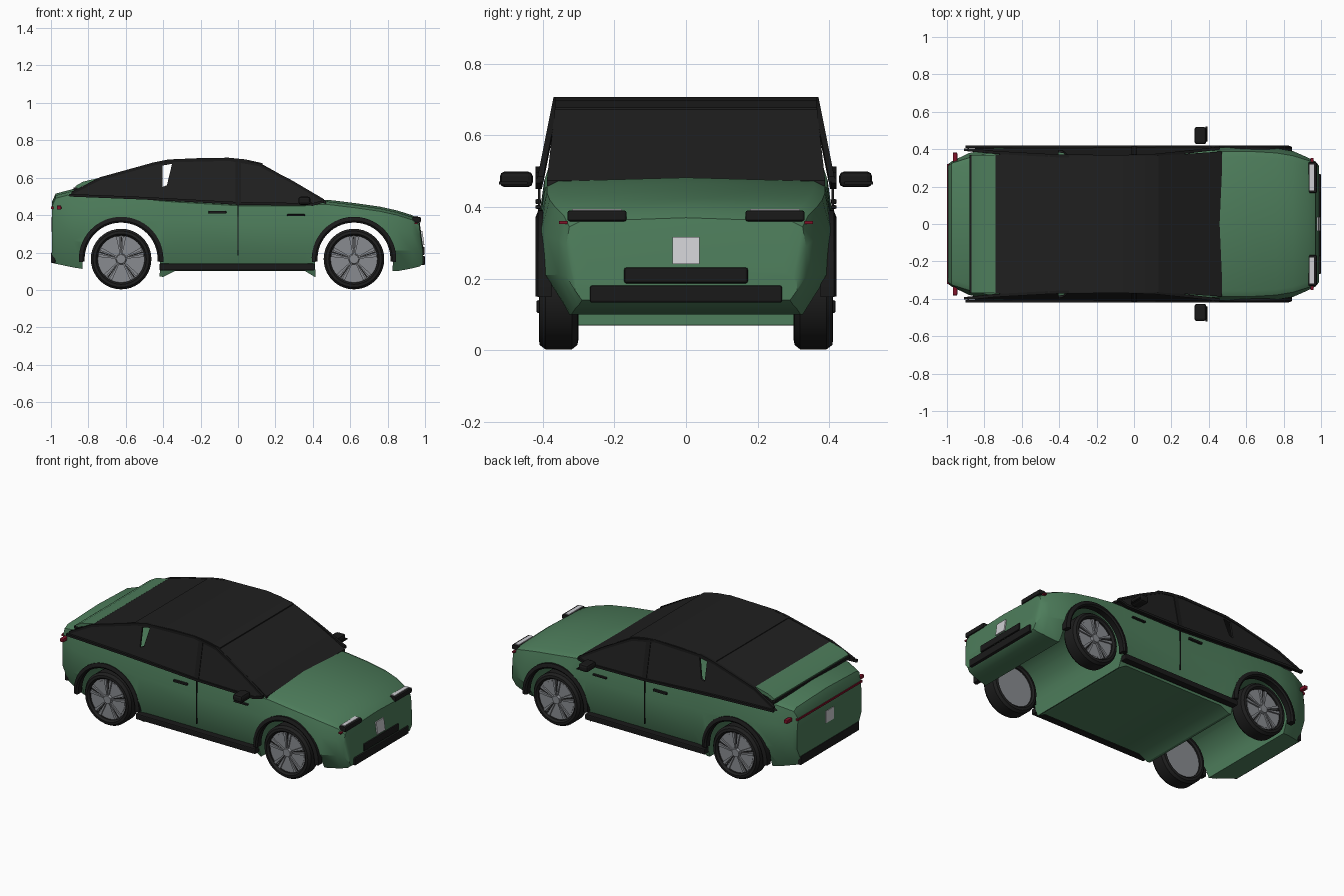
import bpy, bmesh, math
from mathutils import Vector

if "Cube" in bpy.data.objects:
    bpy.data.objects.remove(bpy.data.objects["Cube"])


def mat(name, r, g, b):
    m = bpy.data.materials.new(name)
    m.diffuse_color = (r, g, b, 1)
    m.use_nodes = True
    m.node_tree.nodes["Principled BSDF"].inputs["Base Color"].default_value = m.diffuse_color
    return m


GREEN = mat("green_paint", 0.075, 0.205, 0.105)
GLASS = mat("dark_glass", 0.014, 0.014, 0.014)
TRIM = mat("black_trim", 0.010, 0.010, 0.010)
TYRE = mat("tyre_rubber", 0.013, 0.013, 0.013)
RIM = mat("rim_grey", 0.25, 0.26, 0.28)
LIGHT = mat("light_grey", 0.62, 0.62, 0.65)
RED = mat("red_lamp", 0.22, 0.006, 0.022)


def make(name, verts, faces, material, angle=None):
    me = bpy.data.meshes.new(name)
    me.from_pydata(verts, [], faces)
    bm = bmesh.new()
    bm.from_mesh(me)
    bmesh.ops.recalc_face_normals(bm, faces=bm.faces)
    bm.to_mesh(me)
    bm.free()
    me.materials.append(material)
    ob = bpy.data.objects.new(name, me)
    bpy.context.collection.objects.link(ob)
    if angle:
        smooth(ob, angle)
    return ob


def smooth(ob, angle=30):
    bpy.ops.object.select_all(action='DESELECT')
    ob.select_set(True)
    bpy.context.view_layer.objects.active = ob
    bpy.ops.object.shade_smooth_by_angle(angle=math.radians(angle))


def loft(name, rings, material, angle=None, closed=False):
    """Skin equal rings of points; cap the ends unless the rings join up."""
    n, k = len(rings[0]), len(rings)
    faces = [(i * n + j, i * n + (j + 1) % n, (i + 1) % k * n + (j + 1) % n, (i + 1) % k * n + j)
             for i in range(k if closed else k - 1) for j in range(n)]
    if not closed:
        faces += [tuple(range(n)), tuple(range((k - 1) * n, k * n))]
    return make(name, [p for r in rings for p in r], faces, material, angle)


def box(name, centre, size, material, bevel=0.0, tilt=0.0):
    bm = bmesh.new()
    bmesh.ops.create_cube(bm, size=1)
    for v in bm.verts:
        v.co = Vector(v.co) * Vector(size)
    if bevel:
        bmesh.ops.bevel(bm, geom=bm.edges[:], offset=bevel, segments=2, affect='EDGES', profile=0.5)
    me = bpy.data.meshes.new(name)
    bm.to_mesh(me)
    bm.free()
    me.materials.append(material)
    ob = bpy.data.objects.new(name, me)
    ob.location = centre
    ob.rotation_euler = (0, tilt, 0)
    bpy.context.collection.objects.link(ob)
    return ob


def tube(name, pts, radius, material):
    """Square bar following a path that runs mostly along x."""
    rings = [[(x, y - radius, z - radius), (x, y + radius, z - radius),
              (x, y + radius, z + radius), (x, y - radius, z + radius)] for x, y, z in pts]
    return loft(name, rings, material)


def strip(name, stations, thick, material):
    """Curved panel across the car from (x, z, half width) stations."""
    rings = [[(x, -w, z - thick), (x, w, z - thick), (x, w, z), (x, -w, z)] for x, z, w in stations]
    return loft(name, rings, material, 25)


def side_y(z):
    return 0.412 - (z - 0.46) * 0.2


# Lower body: x, bottom z, top z, bottom / middle / top half widths
SECTIONS = [
    (-0.995, .145, .46, .27, .320, .31), (-0.975, .14, .505, .28, .335, .325),
    (-0.88, .12, .53, .32, .380, .355), (-0.75, .10, .52, .35, .405, .385),
    (-0.40, .07, .49, .36, .41, .395), (-0.34, .10, .485, .36, .41, .395),
    (0.0, .10, .465, .36, .41, .395), (0.36, .10, .465, .36, .41, .395),
    (0.41, .07, .47, .36, .41, .392), (0.48, .08, .472, .36, .41, .388),
    (0.62, .10, .455, .36, .41, .388), (0.76, .10, .435, .34, .405, .380),
    (0.85, .10, .415, .32, .390, .365), (0.93, .115, .39, .31, .355, .340),
    (0.97, .125, .36, .30, .335, .325), (0.99, .14, .22, .29, .310, .30)]
rings = []
for x, zb, zt, wb, wm, wt in SECTIONS:
    h = zt - zb
    half = [(wb, zb), (wm, zb + .35 * h), (wm, zb + .7 * h), (wt, zt - .015), (wt - .03, zt)]
    ring = [(0, zb)] + half + [(0, zt + .01)] + [(-y, z) for y, z in reversed(half)]
    rings.append([(x, y, z) for y, z in ring])
body = loft("lower_body", rings, GREEN)

# Wheel tunnels cut across the whole body
AXLES, AXLE_Z = (-0.625, 0.62), 0.165
for cx in AXLES:
    prof = [(cx + .208 * math.cos(a), AXLE_Z + .208 * math.sin(a))
            for a in [math.pi * i / 24 for i in range(25)]]
    prof += [(cx - .205, 0.0), (cx + .205, 0.0)]
    cutter = loft("arch_cutter", [[(x, s, z) for x, z in prof] for s in (-0.6, 0.6)], GREEN)
    cutter.hide_render = True
    mod = body.modifiers.new("arch", 'BOOLEAN')
    mod.operation, mod.solver, mod.object = 'DIFFERENCE', 'EXACT', cutter
    bpy.ops.object.select_all(action='DESELECT')
    bpy.context.view_layer.objects.active = body
    body.select_set(True)
    bpy.ops.object.modifier_apply(modifier=mod.name)
    bpy.data.objects.remove(cutter)
smooth(body, 28)

# Wheels and arch trims
TYRE_PROFILE = [(.125, .398), (.135, .410), (.150, .408), (.162, .392),
                (.162, .318), (.150, .303), (.135, .300), (.125, .310)]
for cx in AXLES:
    for s in (-1, 1):
        def around(r, y, a):
            return (cx + r * math.cos(a), s * y, AXLE_Z + r * math.sin(a))
        turn = [2 * math.pi * i / 40 for i in range(40)]
        loft("tyre", [[around(r, y, a) for r, y in TYRE_PROFILE] for a in turn], TYRE, 35, True)
        loft("rim_disc", [[around(.128, y, a) for a in turn] for y in (.32, .388)], RIM, 30)
        loft("rim_backing", [[around(.112, y, a) for a in turn] for y in (.388, .390)], RIM, 30)
        loft("hub", [[around(r, y, a) for a in turn[::2]] for r, y in ((.03, .388), (.024, .404))], RIM, 30)
        # Five paired spokes, each with a dark groove between
        for i in range(5):
            mid = math.pi / 2 + 2 * math.pi * i / 5
            for off, w, y, m, nm in ((-.15, .07, .400, RIM, "spoke"), (.15, .07, .400, RIM, "spoke"),
                                     (0, .035, .393, TYRE, "spoke_groove")):
                a = mid + off
                foot = [(.025, a - w * 1.6), (.122, a - w), (.122, a + w), (.025, a + w * 1.6)]
                loft(nm, [[around(r, yy, t) for r, t in foot] for yy in (.386, y)], m)
        arc = [math.radians(-4 + 188 * i / 28) for i in range(29)]
        loft("arch_trim", [[around(r, y, a) for r, y in
                            ((.195, .375), (.195, .412), (.205, .42), (.226, .412), (.226, .375))]
                           for a in arc], TRIM, 35)

# Roof, screens and tail lid
strip("windscreen", [(.115, .68, .365), (.28, .588, .375), (.47, .474, .388)], .015, GLASS)
strip("roof_panel", [(-.46, .680, .368), (-.36, .698, .366), (-.2, .705, .365), (-.05, .707, .365),
                     (.04, .698, .365), (.13, .678, .365)], .025, GLASS)
strip("rear_screen", [(-.745, .598, .372), (-.6, .64, .37), (-.45, .678, .368)], .015, GLASS)
strip("tail_lid", [(-.87, .555, .368), (-.83, .578, .37), (-.74, .600, .37)], .022, GREEN)
box("tail_lid_lip", (-.868, 0, .54), (.022, .74, .016), TRIM)
strip("tail_lid_base", [(-.86, .535, .36), (-.74, .578, .365)], .05, TRIM)

# Side glass outlines (x, z) and trims, both sides
PANES = {
    "rear_quarter_glass": [(-.91, .505), (-.74, .590), (-.45, .672), (-.405, .682), (-.405, .55),
                           (-.38, .56), (-.38, .48)],
    "rear_door_glass": [(-.38, .48), (-.38, .56), (-.35, .685), (-.05, .697), (-.005, .692), (-.005, .455)],
    "front_door_glass": [(-.005, .455), (-.005, .692), (.11, .668), (.29, .575), (.45, .475), (.40, .45)]}
for s in (-1, 1):
    for name, outline in PANES.items():
        loft(name, [[(x, s * (side_y(z) - d), z) for x, z in outline] for d in (0, .012)], GLASS)
    tube("belt_trim", [(x, s * .413, z) for x, z in
                       ((-.90, .506), (-.5, .490), (0, .463), (.40, .457), (.46, .474))], .007, TRIM)
    tube("roof_rail", [(x, s * (side_y(z) - .003), z) for x, z in
                       ((-.89, .516), (-.74, .594), (-.45, .674), (-.37, .690), (-.05, .698),
                        (.11, .670), (.29, .577), (.46, .477))], .008, TRIM)
    loft("door_pillar", [[(x, s * (side_y(z) + d), z) for x, z in
                          ((-.014, .46), (-.014, .69), (.016, .69), (.016, .46))]
                         for d in (0, .004)], TRIM)
    # Sill, seams and handles
    box("sill", (-.005, s * .395, .122), (.83, .045, .036), TRIM, .006)
    box("door_seam", (0, s * .409, .32), (.004, .006, .27), TRIM)
    box("rear_door_handle", (-.11, s * .412, .415), (.095, .016, .014), TRIM, .004)
    box("front_door_handle", (.31, s * .412, .40), (.095, .016, .010), TRIM, .003)
    # Mirrors
    box("mirror", (.355, s * .473, .477), (.065, .092, .044), TRIM, .014)
    box("mirror_edge", (.388, s * .482, .467), (.010, .08, .008), TRIM)
    # Lamps
    box("headlamp_housing", (.955, s * .248, .375), (.045, .165, .030), TRIM, .006)
    box("headlamp_lens", (.950, s * .248, .392), (.026, .14, .006), LIGHT)
    box("front_marker", (.952, s * .342, .357), (.016, .024, .008), RED)
    box("tail_lamp_end", (-.957, s * .352, .44), (.024, .06, .022), RED, .004)

# Front and rear details
box("lower_grille", (.985, 0, .157), (.03, .535, .048), TRIM, .006)
box("upper_grille", (.983, 0, .209), (.03, .345, .044), TRIM, .006)
box("front_plate", (.986, 0, .278), (.010, .076, .075), LIGHT, 0, math.radians(-8))
box("tail_lamp_bar", (-.993, 0, .44), (.014, .64, .012), RED)
box("rear_plate", (-.995, 0, .35), (.008, .076, .075), LIGHT)
box("rear_bumper_trim", (-.988, 0, .172), (.024, .58, .055), TRIM, .005)
